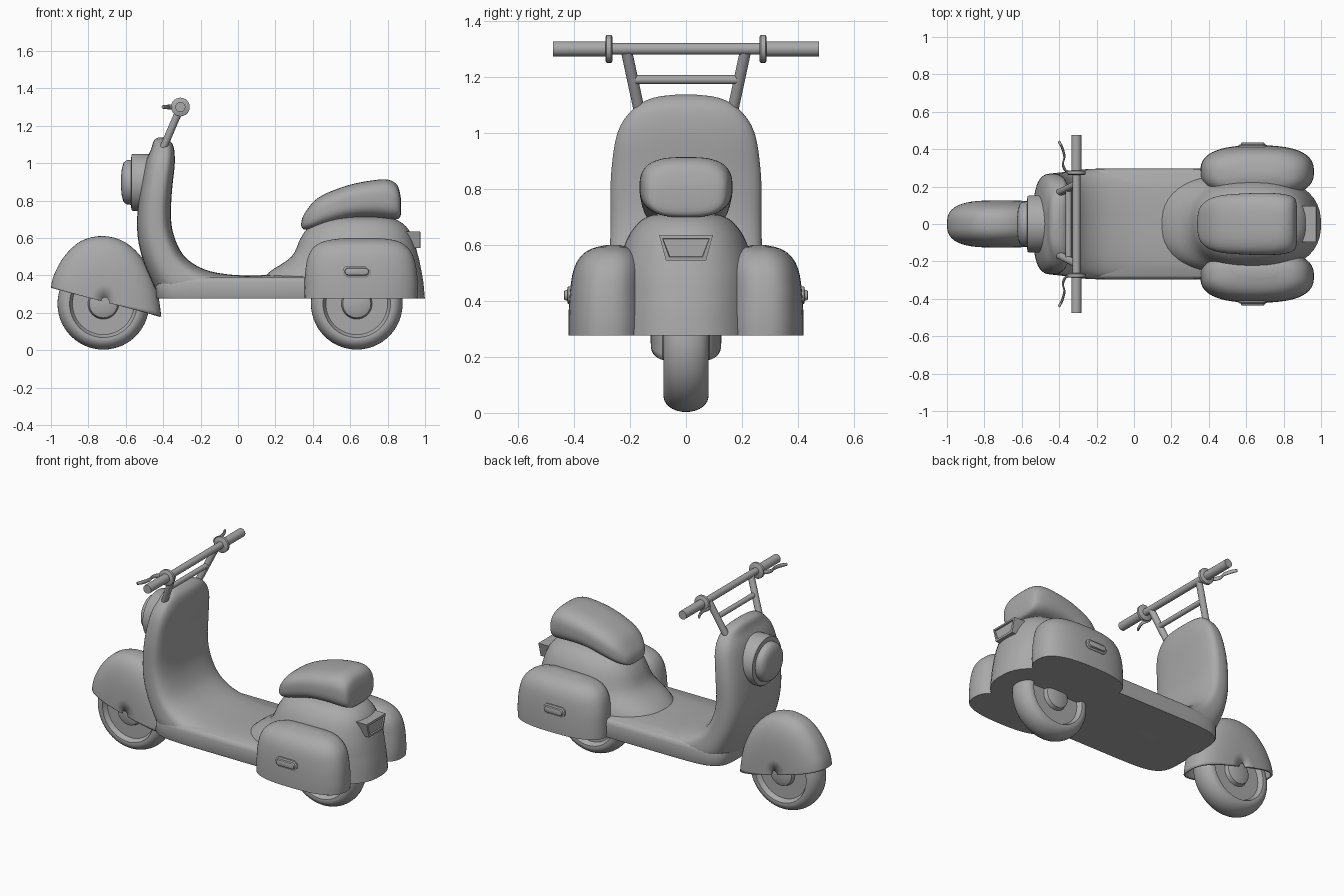
import bpy, bmesh, math
from mathutils import Vector

if "Cube" in bpy.data.objects:
    bpy.data.objects.remove(bpy.data.objects["Cube"])

grey = bpy.data.materials.new("plain grey")
grey.diffuse_color = (0.4, 0.4, 0.4, 1)
grey.use_nodes = True
grey.node_tree.nodes["Principled BSDF"].inputs["Base Color"].default_value = grey.diffuse_color


def finish(name, bm, angle=40):
    bmesh.ops.recalc_face_normals(bm, faces=bm.faces)
    me = bpy.data.meshes.new(name)
    bm.to_mesh(me)
    bm.free()
    ob = bpy.data.objects.new(name, me)
    bpy.context.collection.objects.link(ob)
    me.materials.append(grey)
    bpy.ops.object.select_all(action='DESELECT')
    ob.select_set(True)
    bpy.context.view_layer.objects.active = ob
    bpy.ops.object.shade_smooth_by_angle(angle=math.radians(angle))
    return ob


def loft(name, rings, caps=True, closed=True, angle=40):
    bm = bmesh.new()
    vs = [[bm.verts.new(p) for p in r] for r in rings]
    n = len(vs[0])
    for a, b in zip(vs, vs[1:]):
        for i in range(n if closed else n - 1):
            j = (i + 1) % n
            bm.faces.new((a[i], a[j], b[j], b[i]))
    if caps:
        bm.faces.new(vs[0])
        bm.faces.new(vs[-1])
    return finish(name, bm, angle)


def smooth(st, k=4):
    """Catmull-Rom interpolation of tuples."""
    out = []
    for i in range(len(st) - 1):
        p0, p1, p2, p3 = st[max(i - 1, 0)], st[i], st[i + 1], st[min(i + 2, len(st) - 1)]
        for s in range(k):
            t = s / k
            out.append(tuple(0.5 * (2 * b + (c - a) * t + (2 * a - 5 * b + 4 * c - d) * t * t
                                    + (3 * b - a - 3 * c + d) * t ** 3)
                             for a, b, c, d in zip(p0, p1, p2, p3)))
    return out + [st[-1]]


def sq(n, count=48):
    """Unit superellipse points."""
    pw = lambda v: math.copysign(abs(v) ** (2 / n), v)
    return [(pw(math.cos(2 * math.pi * (i + .5) / count)), pw(math.sin(2 * math.pi * (i + .5) / count)))
            for i in range(count)]


def stack(name, levels, n, k=4):
    """Horizontal sections: z, x0, x1, centre y, half width."""
    lv = smooth(levels, k) if k > 1 else levels
    return loft(name, [[((a + b) / 2 + u * (b - a) / 2, cy + v * w, z) for u, v in sq(n)]
                       for z, a, b, cy, w in lv])


def lathe(name, centre, axis, prof, seg=40, angle=40):
    """Profile of (distance along axis, radius)."""
    q = Vector((0, 0, 1)).rotation_difference(Vector(axis))
    rings = [[Vector(centre) + q @ Vector((r * math.cos(2 * math.pi * i / seg),
                                           r * math.sin(2 * math.pi * i / seg), h))
              for i in range(seg)] for h, r in prof]
    return loft(name, rings, angle=angle)


def rod(name, a, b, r):
    d = Vector(b) - Vector(a)
    return lathe(name, a, d, [(0, r), (d.length, r)], 20)


# wheels: tyre, recessed disc and hub in one turned profile
half = [(.085, .0), (.085, .05), (.075, .075), (.05, .082), (.05, .165), (.06, .172)]
half = [(h, max(r, .002)) for h, r in half]
tyre = [(.08 * math.cos(a), .19 + .055 * math.sin(a))
        for a in [math.radians(-10 + 200 * i / 16) for i in range(17)]]
wheel = half + tyre + [(-h, r) for h, r in reversed(half)]
for nm, x in (("front_wheel", -.72), ("rear_wheel", .635)):
    lathe(nm, (x, 0, .248), (0, 1, 0), wheel, 56)

# front fender: rounded shell over the wheel with an open tilted base
C = Vector((-.71, .257))
outline = smooth([(-1.0, .333), (-.985, .40), (-.93, .50), (-.84, .583), (-.72, .61),
                  (-.60, .575), (-.50, .475), (-.435, .33), (-.41, .18)], 4)
sect = [(math.copysign(abs(math.cos(t)) ** .75, math.cos(t)), abs(math.sin(t)) ** .6)
        for t in [math.pi * (.004 + .992 * i / 32) for i in range(33)]]
fender = loft("front_fender", [[(C.x + (p[0] - C.x) * s, .126 * y, C.y + (p[1] - C.y) * s)
                                for y, s in sect] for p in outline], caps=False, closed=False)
mod = fender.modifiers.new("thickness", 'SOLIDIFY')
mod.thickness = .012
mod.offset = -1 if fender.data.polygons[500].normal.z > 0 else 1

# leg shield sweeping down into the floor: rear xz, front xz, half width, edge split
path = smooth([(-.405, 1.137, -.425, 1.137, .03, .5), (-.375, 1.127, -.45, 1.12, .12, .5),
               (-.345, 1.09, -.465, 1.075, .19, .45), (-.338, 1.0, -.495, 1.0, .245, .4),
               (-.353, .85, -.525, .85, .268, .4), (-.358, .70, -.54, .68, .27, .4),
               (-.335, .59, -.525, .54, .272, .4), (-.28, .495, -.475, .40, .278, .4),
               (-.18, .432, -.40, .29, .288, .4), (-.05, .405, -.2, .277, .293, .5),
               (.1, .40, .05, .276, .295, .5), (.4, .41, .4, .276, .295, .5)])
rings = []
for rx, rz, fx, fz, w, f in path:
    r, d = Vector((rx, 0, rz)), Vector((fx - rx, 0, fz - rz))
    rings.append([r + d * (f + v * ((1 - f) if v > 0 else f)) + Vector((0, u * w, 0))
                  for u, v in sq(3)])
loft("leg_shield_and_floor", rings)

# floor base plate
stack("floor_base", [(.276, -.435, .6, 0, .293), (.284, -.44, .6, 0, .297), (.36, -.44, .6, 0, .296),
                     (.38, -.432, .6, 0, .29), (.39, -.42, .6, 0, .275)], 6, 1)

# tail body
stack("tail_body", [(.276, .12, 1.0, 0, .27), (.36, .12, .992, 0, .268), (.42, .17, .982, 0, .262),
                    (.50, .285, .965, 0, .248), (.60, .335, .935, 0, .22), (.66, .38, .90, 0, .187),
                    (.70, .45, .84, 0, .14), (.718, .55, .75, 0, .06)], 2.4)

# side cowls with pill-shaped handles
for nm, s in (("right", -1), ("left", 1)):
    stack(nm + "_side_cowl",
          [(.276, .355, .96, s * .28, .14), (.34, .355, .962, s * .28, .14),
           (.43, .36, .955, s * .28, .135), (.51, .378, .935, s * .275, .127),
           (.56, .415, .895, s * .27, .105), (.587, .48, .84, s * .265, .07),
           (.60, .58, .75, s * .26, .02)], 2.6)

    def pill(y, length, r):
        pts = []
        for i in range(24):
            a = 2 * math.pi * (i + .5) / 24
            pts.append((.635 + math.copysign(length, math.cos(a)) + r * math.cos(a),
                        s * y, .42 + r * math.sin(a)))
        return pts
    loft(nm + "_cowl_handle", [pill(.38, .045, .031), pill(.421, .045, .031), pill(.424, .045, .026),
                               pill(.424, .045, .02), pill(.434, .045, .017), pill(.436, .045, .012)])

# seat: stations of x, bottom, top, half width
seat = smooth([(.338, .665, .68, .02), (.345, .65, .71, .07), (.365, .644, .745, .105),
               (.41, .65, .80, .137), (.48, .67, .842, .155), (.60, .70, .885, .164),
               (.72, .706, .908, .166), (.80, .70, .912, .16), (.85, .70, .885, .145),
               (.868, .715, .83, .115), (.872, .75, .79, .05)])
loft("seat", [[(x, u * w, (a + b) / 2 + v * (b - a) / 2) for u, v in sq(2.9)] for x, a, b, w in seat])


# tail light: trapezoid with a recessed lens
def trap(x, k):
    base = [(-.096, .635), (.096, .635), (.072, .545), (-.072, .545)]
    return [(x, y - math.copysign(k, y), z + (-k if z > .6 else k)) for y, z in base]


loft("tail_light", [trap(.88, 0), trap(.974, 0), trap(.976, .012), trap(.968, .014)], angle=30)

# headlight: drum and domed lens
drum = [(-.08, .15), (.062, .153), (.07, .147), (.072, .12), (.095, .118), (.112, .105),
        (.121, .075), (.125, .035), (.126, .003)]
lathe("headlight", (-.5, 0, .897), (-1, 0, 0), drum, 48)

# handlebar with grips
hx, hz = -.308, 1.30
rod("handlebar", (hx, -.29, hz), (hx, .29, hz), .021)
rod("handlebar_brace", (-.35, -.19, 1.19), (-.35, .19, 1.19), .016)
for nm, s in (("right", -1), ("left", 1)):
    rod(nm + "_grip", (hx, s * .275, hz), (hx, s * .475, hz), .027)
    lathe(nm + "_grip_collar", (hx, s * .275, hz), (0, 1, 0),
          [(-.012, .044), (-.008, .05), (.008, .05), (.012, .044)], 28)
    rod(nm + "_riser", (-.405, s * .165, 1.07), (hx - .002, s * .212, 1.29), .02)
    # brake lever: flattened curved strip
    lever = smooth([(-.33, .272, .012), (-.365, .285, .013), (-.38, .32, .012), (-.372, .36, .012),
                    (-.385, .41, .012), (-.402, .442, .009)])
    loft(nm + "_brake_lever", [[(x + .006 * u, s * (y + .004 * u), hz + h * v) for u, v in sq(2, 12)]
                               for x, y, h in lever])
